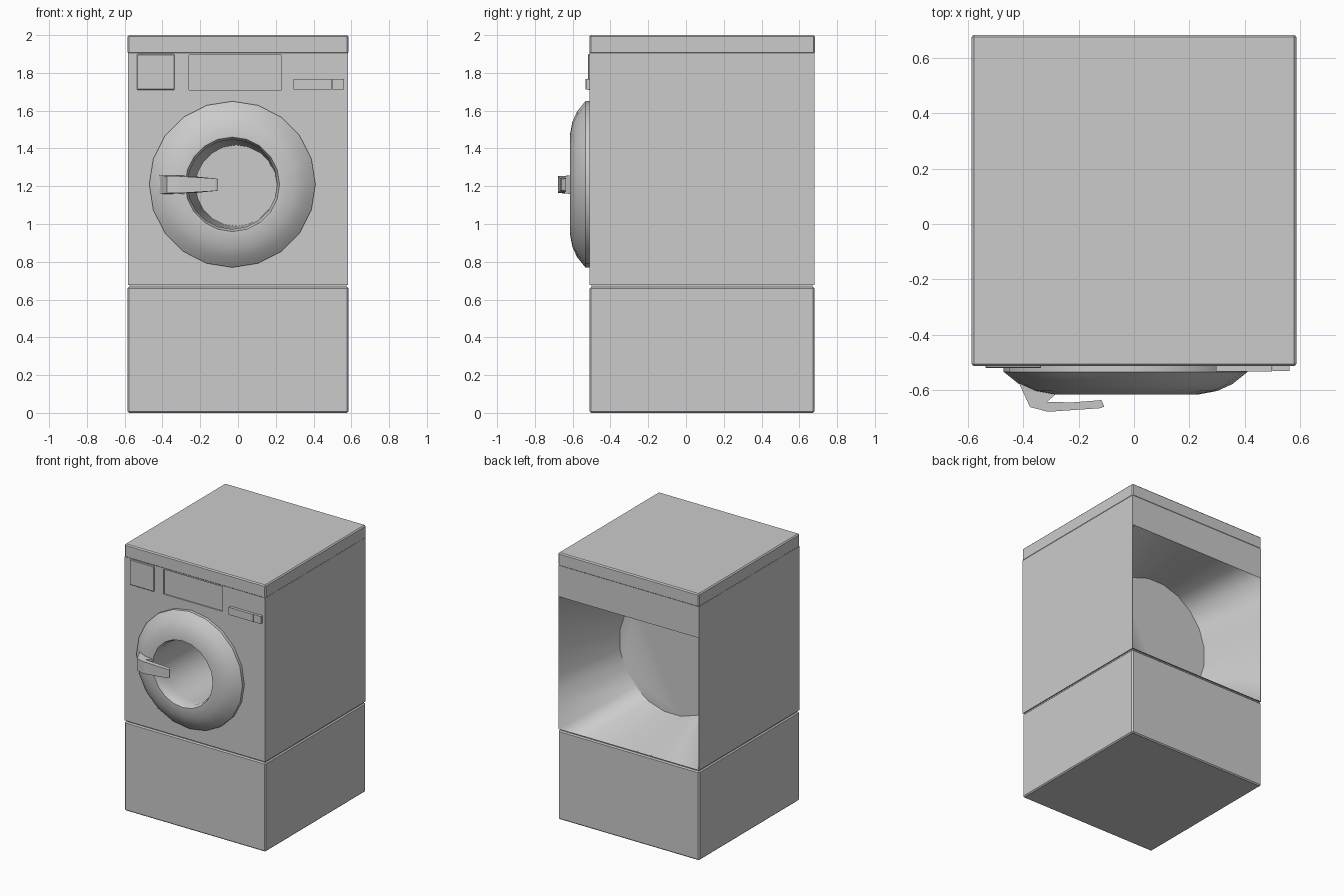
import bpy, bmesh, math

if "Cube" in bpy.data.objects:
    bpy.data.objects.remove(bpy.data.objects["Cube"])

CX, CZ = -0.03, 1.21      # door centre
N = 20                    # sides of round parts


def finish(name, bm, angle=35):
    bmesh.ops.recalc_face_normals(bm, faces=bm.faces)
    me = bpy.data.meshes.new(name)
    bm.to_mesh(me)
    bm.free()
    ob = bpy.data.objects.new(name, me)
    bpy.context.collection.objects.link(ob)
    if angle:
        smooth(ob, angle)
    return ob


def smooth(ob, angle):
    bpy.ops.object.select_all(action='DESELECT')
    ob.select_set(True)
    bpy.context.view_layer.objects.active = ob
    bpy.ops.object.shade_smooth_by_angle(angle=math.radians(angle))


def box(name, x0, x1, y0, y1, z0, z1, bevel=0.0):
    bm = bmesh.new()
    bmesh.ops.create_cube(bm, size=1)
    for v in bm.verts:
        v.co = (x1 if v.co.x > 0 else x0, y1 if v.co.y > 0 else y0, z1 if v.co.z > 0 else z0)
    if bevel:
        bmesh.ops.bevel(bm, geom=bm.edges[:], offset=bevel, segments=1, affect='EDGES')
    return finish(name, bm, 0)


def loft(name, rings, closed=False, angle=35):
    # Skin rings of equal point count; cap the ends unless the rings form a loop
    bm = bmesh.new()
    vs = [[bm.verts.new(p) for p in r] for r in rings]
    n = len(vs[0])
    pairs = list(zip(vs, vs[1:])) + ([(vs[-1], vs[0])] if closed else [])
    for a, b in pairs:
        for i in range(n):
            j = (i + 1) % n
            bm.faces.new((a[i], a[j], b[j], b[i]))
    if not closed:
        bm.faces.new(vs[0])
        bm.faces.new(vs[-1])
    return finish(name, bm, angle)


def circle(r, y, cx=CX, cz=CZ, start=0.0):
    return [(cx + r * math.cos(start + 2 * math.pi * i / N), y,
             cz + r * math.sin(start + 2 * math.pi * i / N)) for i in range(N)]


def rectangle(x0, x1, z0, z1, y):
    # N points round the edge, starting at the lower left corner
    c = [(x0, z0), (x1, z0), (x1, z1), (x0, z1)]
    pts = []
    for k in range(4):
        a, b = c[k], c[(k + 1) % 4]
        for i in range(N // 4):
            t = i / (N // 4)
            pts.append((a[0] + (b[0] - a[0]) * t, y, a[1] + (b[1] - a[1]) * t))
    return pts


# Cabinet parts
box("base_plinth", -0.585, 0.585, -0.51, 0.68, 0.0, 0.667, 0.008)
box("shadow_gap", -0.575, 0.575, -0.50, 0.67, 0.66, 0.68)
box("top_cap", -0.585, 0.585, -0.512, 0.682, 1.90, 2.0, 0.008)
cabinet = box("cabinet", -0.583, 0.583, -0.51, 0.68, 0.676, 1.905)

# Cutters: rear funnel, drum bowl behind the door, display recess
a0 = math.radians(225)
y_at = [0.20, 0.68, 0.72]
rect = rectangle(-0.581, 0.581, 0.678, 1.67, y_at[1])
funnel = loft("funnel_cutter", [circle(0.445, y_at[0], start=a0), rect,
                                [(x, y_at[2], z) for x, _, z in rect]], angle=0)
bowl = loft("bowl_cutter", [circle(0.24, -0.56), circle(0.237, -0.51),
                            circle(0.215, 0.185, -0.01, 1.203)], angle=0)
recess = box("display_cutter", -0.26, 0.23, -0.60, -0.502, 1.71, 1.895)
for cutter in (funnel, bowl, recess):
    m = cabinet.modifiers.new("cut", 'BOOLEAN')
    m.operation = 'DIFFERENCE'
    m.solver = 'EXACT'
    m.object = cutter
    bpy.context.view_layer.objects.active = cabinet
    bpy.ops.object.modifier_apply(modifier=m.name)
    bpy.data.objects.remove(cutter)
smooth(cabinet, 60)

# Door ring, turned around the door axis
door = [(0.44, -0.505), (0.44, -0.533), (0.425, -0.545), (0.385, -0.577), (0.33, -0.602),
        (0.265, -0.614), (0.25, -0.614), (0.245, -0.595), (0.237, -0.58), (0.237, -0.505)]
loft("door_ring", [circle(r, y) for r, y in door], closed=True)

# Door handle: side profile seen from above, with half height at each point
handle = [(-0.43, -0.54, 0.052), (-0.375, -0.66, 0.045), (-0.31, -0.677, 0.045),
          (-0.12, -0.664, 0.033), (-0.107, -0.658, 0.03), (-0.118, -0.635, 0.033),
          (-0.22, -0.643, 0.043), (-0.315, -0.642, 0.045), (-0.28, -0.612, 0.05),
          (-0.30, -0.56, 0.05)]
loft("door_handle", [[(x, y, CZ - 0.002 + s * h) for x, y, h in handle] for s in (-1, 1)], angle=0)

# Control panel parts
box("control_plate", -0.535, -0.335, -0.52, -0.50, 1.71, 1.90, 0.004)
box("drawer_front", 0.295, 0.498, -0.532, -0.50, 1.712, 1.768)
box("drawer_latch", 0.50, 0.56, -0.530, -0.50, 1.712, 1.768)
